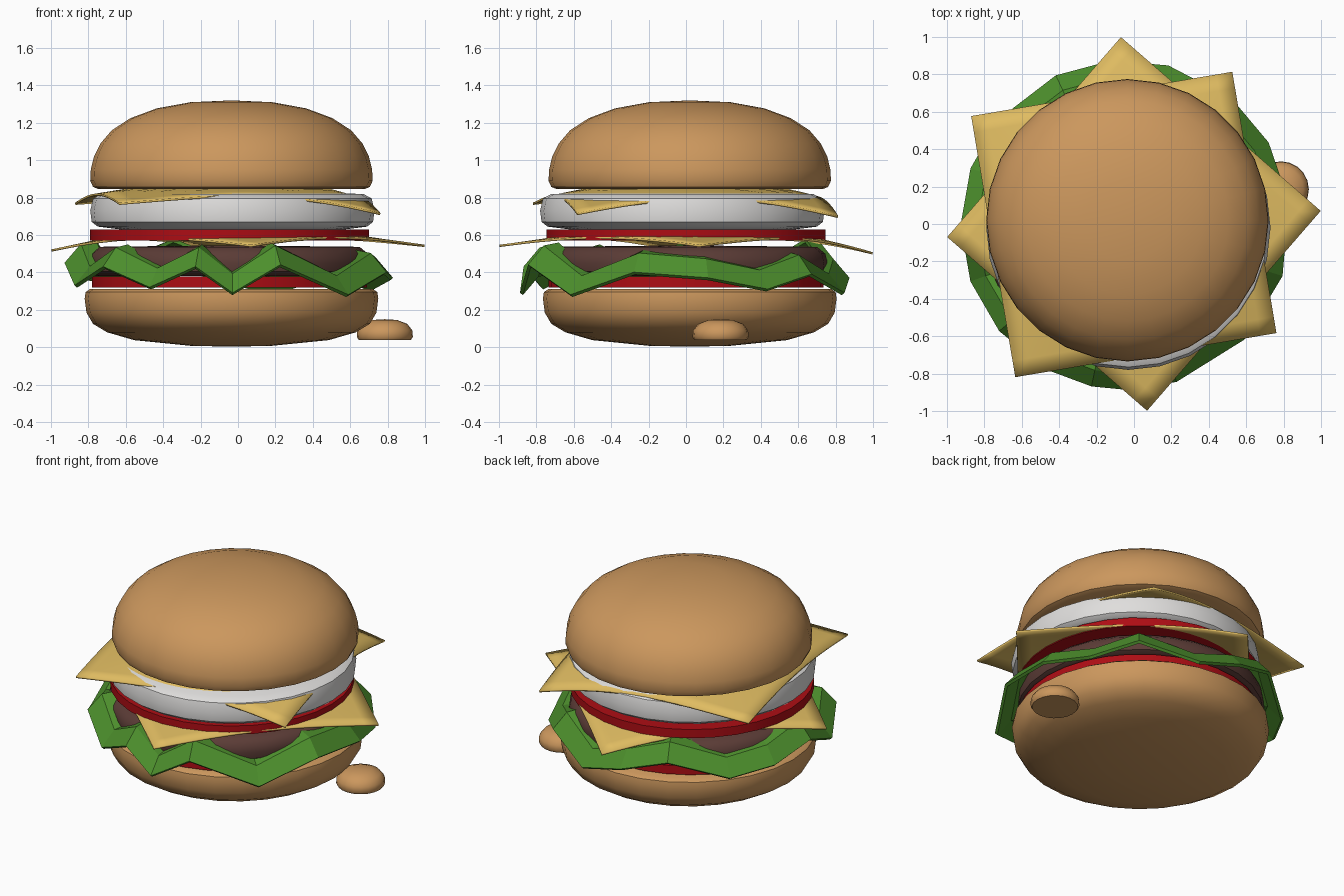
import bpy, bmesh, math
from mathutils import Vector

if "Cube" in bpy.data.objects:
    bpy.data.objects.remove(bpy.data.objects["Cube"])


def material(name, rgb):
    m = bpy.data.materials.new(name)
    m.diffuse_color = (*rgb, 1)
    m.use_nodes = True
    m.node_tree.nodes["Principled BSDF"].inputs["Base Color"].default_value = m.diffuse_color
    return m


BUN = material("toasted bun", (0.60, 0.31, 0.11))
RED = material("tomato red", (0.42, 0.004, 0.007))
GREEN = material("lettuce green", (0.075, 0.28, 0.026))
BROWN = material("meat brown", (0.105, 0.045, 0.037))
CHEESE = material("cheese yellow", (0.74, 0.50, 0.12))
WHITE = material("creamy white", (0.74, 0.73, 0.72))


def finish(bm, name, mat, angle=40):
    bmesh.ops.recalc_face_normals(bm, faces=bm.faces)
    me = bpy.data.meshes.new(name)
    bm.to_mesh(me)
    bm.free()
    me.materials.append(mat)
    ob = bpy.data.objects.new(name, me)
    bpy.context.collection.objects.link(ob)
    bpy.ops.object.select_all(action='DESELECT')
    ob.select_set(True)
    bpy.context.view_layer.objects.active = ob
    if angle:
        bpy.ops.object.shade_smooth_by_angle(angle=math.radians(angle))
    return ob


def lathe(name, mat, profile, centre, sides=28):
    """Spin an (r, z) profile, first and last points on the axis."""
    bm = bmesh.new()
    vs = [bm.verts.new((r, 0, z)) for r, z in profile]
    es = [bm.edges.new(p) for p in zip(vs, vs[1:])]
    bmesh.ops.spin(bm, geom=vs + es, cent=(0, 0, 0), axis=(0, 0, 1),
                   angle=math.tau, steps=sides, use_merge=True)
    bmesh.ops.remove_doubles(bm, verts=bm.verts, dist=1e-4)
    bmesh.ops.translate(bm, verts=bm.verts, vec=(*centre, 0))
    return finish(bm, name, mat)


def solidify(ob, thickness):
    mod = ob.modifiers.new("thickness", 'SOLIDIFY')
    mod.thickness = thickness
    mod.offset = 0


def cheese(name, centre, corner_angle, z, drops, start):
    """Square slice of half diagonal 1; each corner sags by its own drop."""
    n = 16
    bm = bmesh.new()
    bmesh.ops.create_grid(bm, x_segments=n, y_segments=n, size=math.sqrt(0.5))
    turn = math.radians(corner_angle - 45)
    for v in bm.verts:
        u, w = v.co.x / 1.4142 + 0.5, v.co.y / 1.4142 + 0.5
        sag = (drops[0] * u * w + drops[1] * (1 - u) * w
               + drops[2] * (1 - u) * (1 - w) + drops[3] * u * (1 - w))
        r = math.hypot(v.co.x, v.co.y)
        t = max(0, r - start) / (1 - start)
        x, y = v.co.x, v.co.y
        v.co = Vector((centre[0] + x * math.cos(turn) - y * math.sin(turn),
                       centre[1] + x * math.sin(turn) + y * math.cos(turn),
                       z - sag * t))
    solidify(finish(bm, name, CHEESE), 0.012)


# Buns and the small loose bun crumb
lathe("bottom_bun", BUN, [(0, 0.003), (0.22, 0.008), (0.52, 0.038), (0.665, 0.08),
      (0.74, 0.125), (0.775, 0.185), (0.785, 0.26), (0.78, 0.295), (0.755, 0.312),
      (0, 0.312)], (-0.035, 0.02))
lathe("top_bun", BUN, [(0, 0.845), (0.71, 0.845), (0.74, 0.857), (0.755, 0.89),
      (0.752, 0.95), (0.735, 1.02), (0.70, 1.09), (0.64, 1.16), (0.54, 1.225),
      (0.40, 1.277), (0.22, 1.31), (0, 1.32)], (-0.035, 0.02))
lathe("bun_crumb", BUN, [(0, 0.04), (0.14, 0.04), (0.15, 0.055), (0.147, 0.09),
      (0.12, 0.125), (0.065, 0.146), (0, 0.15)], (0.785, 0.185), 20)

# Tomato layers
for name, z, r in (("lower_tomato", 0.32, 0.735), ("upper_tomato", 0.572, 0.745)):
    lathe(name, RED, [(0, z), (r, z), (r, z + 0.058), (0, z + 0.058)], (-0.045, 0.0), 32)

# Meat patty and the thick white slice
lathe("patty", BROWN, [(0, 0.382), (0.71, 0.382), (0.75, 0.405), (0.757, 0.45),
      (0.745, 0.50), (0.70, 0.537), (0, 0.545)], (-0.05, 0.0))
lathe("white_slice", WHITE, [(0, 0.628), (0.60, 0.63), (0.72, 0.645), (0.752, 0.67),
      (0.76, 0.73), (0.745, 0.795), (0.70, 0.82), (0, 0.832)], (-0.03, -0.02))

# Cheese slices: corner drops run counter-clockwise from corner_angle
cheese("upper_cheese", (-0.055, -0.003), 54.6, 0.842, (0.145, 0.075, 0.075, 0.13), 0.55)
cheese("lower_cheese", (0, 0), 4, 0.597, (0.055, 0.095, 0.08, 0.055), 0.62)

# Lettuce: folded zigzag ribbon round the patty, as (angle, height)
folds = [(8, 0.42), (30, 0.36), (50, 0.44), (75, 0.34), (95, 0.42), (115, 0.51),
         (140, 0.40), (160, 0.43), (180, 0.50), (200, 0.38), (220, 0.48),
         (241, 0.37), (258, 0.48), (271, 0.34), (288, 0.49), (316, 0.33), (342, 0.45)]
bm = bmesh.new()
rows = []
for i, (a, z) in enumerate(folds):
    a = math.radians(a)
    row = []
    for r, dz in ((0.71, 0.06), (0.79, 0.045), (0.875, -0.055)):
        row.append(bm.verts.new((-0.045 + r * math.cos(a), -0.005 + r * math.sin(a), z + dz)))
    rows.append(row)
for a, b in zip(rows, rows[1:] + rows[:1]):
    for k in range(2):
        bm.faces.new((a[k], a[k + 1], b[k + 1], b[k]))
solidify(finish(bm, "lettuce", GREEN, 0), 0.02)
